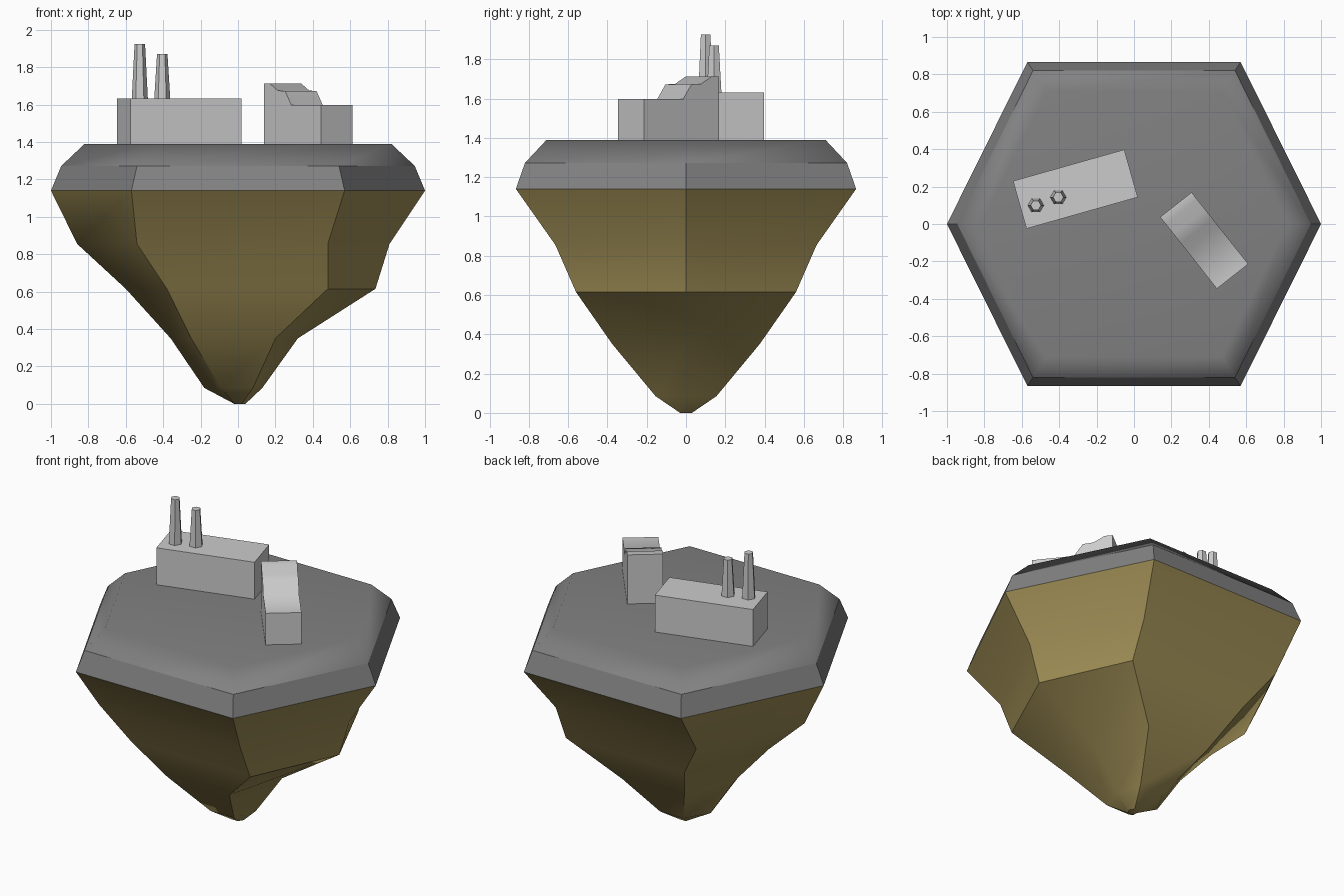
import bpy, bmesh, math
from mathutils import Vector

if "Cube" in bpy.data.objects:
    bpy.data.objects.remove(bpy.data.objects["Cube"])


def material(name, rgb):
    m = bpy.data.materials.new(name)
    m.diffuse_color = (*rgb, 1)
    m.use_nodes = True
    m.node_tree.nodes["Principled BSDF"].inputs["Base Color"].default_value = m.diffuse_color
    return m


def finish(bm, name, mat=None, smooth=None):
    bmesh.ops.recalc_face_normals(bm, faces=bm.faces)
    me = bpy.data.meshes.new(name)
    bm.to_mesh(me)
    bm.free()
    ob = bpy.data.objects.new(name, me)
    bpy.context.collection.objects.link(ob)
    if mat:
        me.materials.append(mat)
    if smooth is not None:
        bpy.ops.object.select_all(action='DESELECT')
        ob.select_set(True)
        bpy.context.view_layer.objects.active = ob
        bpy.ops.object.shade_smooth_by_angle(angle=math.radians(smooth))
    return ob


def loft(rings):
    """Skin a stack of equal-sized closed rings and cap both ends."""
    bm = bmesh.new()
    vs = [[bm.verts.new(p) for p in r] for r in rings]
    n = len(vs[0])
    for a, b in zip(vs, vs[1:]):
        for i in range(n):
            j = (i + 1) % n
            bm.faces.new((a[i], a[j], b[j], b[i]))
    bm.faces.new(vs[0][::-1])
    bm.faces.new(vs[-1])
    return bm


def hexagon(z, right, cr, cl, left, y):
    return [(right, 0, z), (cr, y, z), (cl, y, z),
            (left, 0, z), (cl, -y, z), (cr, -y, z)]


earth = material("earth", (0.34, 0.265, 0.09))
slate = material("slate", (0.22, 0.22, 0.22))

# Tapering rock underside
rock = [(0, .04, .02, -.02, -.02, .03),
        (.085, .13, .08, -.09, -.18, .155),
        (.35, .32, .20, -.25, -.36, .375),
        (.615, .735, .48, -.38, -.60, .56),
        (.855, .81, .48, -.54, -.86, .665),
        (1.14, 1, .57, -.57, -1, .866)]
finish(loft([hexagon(*r) for r in rock]), "rock_underside", earth, 40)

# Bevelled hexagonal deck: crisp lower band, soft upper bevel
deck_rings = [(1.14, 1, .57, .866), (1.272, .945, .54, .82), (1.39, .82, .47, .71)]
bm = loft([hexagon(z, x, c, -c, -x, y) for z, x, c, y in deck_rings])
for f in bm.faces:
    f.smooth = True
for e in bm.edges:
    e.smooth = min(v.co.z for v in e.verts) > 1.271 and \
        max(v.co.z for v in e.verts) > 1.28
deck = finish(bm, "deck", slate)
wn = deck.modifiers.new("weighted_normals", 'WEIGHTED_NORMAL')
wn.keep_sharp = True


def building(name, origin, along, across, profile, smooth=None):
    """Extrude a (fraction along, height) profile across the building width."""
    o, u, w = Vector((*origin, 0)), Vector((*along, 0)), Vector((*across, 0))
    side = [o + u * t + Vector((0, 0, z)) for t, z in profile]
    return finish(loft([side, [p + w for p in side]]), name, None, smooth)


# Long hall
building("long_hall", (-.575, -.025), (.595, .168), (-.072, .255),
         [(0, 1.385), (1, 1.385), (1, 1.632), (0, 1.632)])

# Stepped-roof hall
building("stepped_hall", (.14, .037), (.303, -.383), (.168, .132),
         [(0, 1.385), (1, 1.385), (1, 1.597), (.48, 1.597), (.37, 1.672),
          (.24, 1.675), (.10, 1.712), (0, 1.712)], 60)

# Tapered chimneys
for i, (x, y, top) in enumerate([(-.525, .10, 1.925), (-.405, .143, 1.87)]):
    rings = [[(x + r * math.cos(k * math.pi / 3), y + r * math.sin(k * math.pi / 3), z)
              for k in range(6)] for r, z in ((.043, 1.63), (.028, top))]
    finish(loft(rings), f"chimney_{i + 1}")
